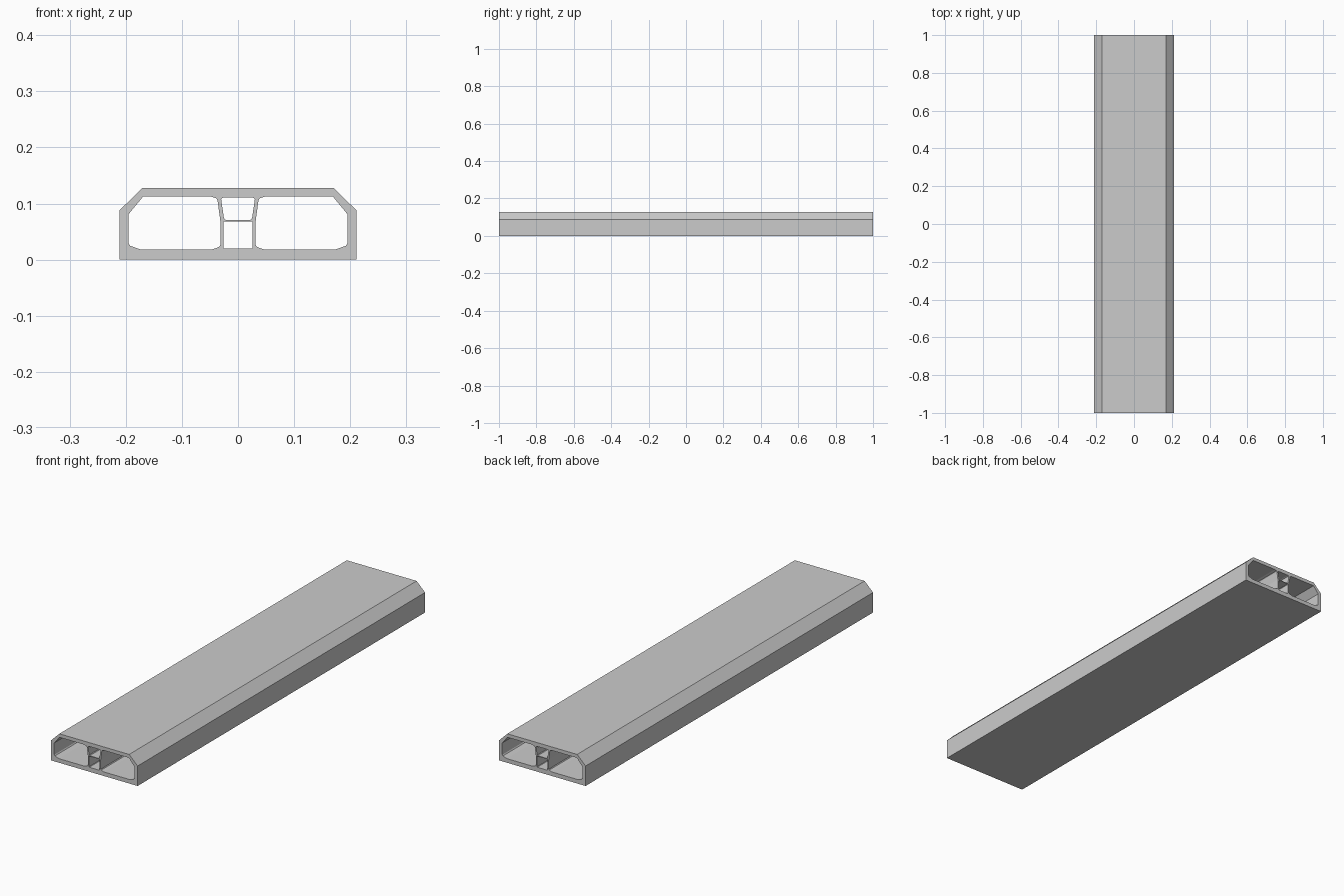
import bpy, bmesh
from math import radians

if "Cube" in bpy.data.objects:
    bpy.data.objects.remove(bpy.data.objects["Cube"])

LENGTH = 2.0


def mirrored(half):
    """Close a right-half profile by mirroring it across x = 0."""
    return half + [(-x, z) for x, z in reversed(half)]


# Outer cross-section with chamfered top corners
outer = mirrored([(0.211, 0.0), (0.211, 0.088), (0.17, 0.128)])

# Large side channel (right), mirrored for the left
side = [(0.047, 0.018), (0.173, 0.018), (0.192, 0.0245), (0.195, 0.029),
        (0.195, 0.081), (0.169, 0.1125), (0.049, 0.1125), (0.039, 0.1095),
        (0.0365, 0.106), (0.0315, 0.069), (0.0315, 0.026), (0.034, 0.0225)]
side_left = [(-x, z) for x, z in side]

# Two small centre channels, one above the other
lower = mirrored([(0.024, 0.0195), (0.026, 0.021), (0.026, 0.0665), (0.0245, 0.068)])
upper = mirrored([(0.022, 0.071), (0.025, 0.0735), (0.030, 0.107),
                  (0.0295, 0.109), (0.025, 0.111)])

# Filled profile with holes, extruded along y
curve = bpy.data.curves.new("hollow_beam_profile", 'CURVE')
curve.dimensions = '2D'
curve.fill_mode = 'BOTH'
curve.extrude = LENGTH / 2
for pts in (outer, side, side_left, lower, upper):
    spline = curve.splines.new('POLY')
    spline.points.add(len(pts) - 1)
    for p, (x, z) in zip(spline.points, pts):
        p.co = (x, z, 0, 1)
    spline.use_cyclic_u = True

beam = bpy.data.objects.new("hollow_beam", curve)
bpy.context.collection.objects.link(beam)
beam.rotation_euler.x = radians(90)
bpy.context.view_layer.objects.active = beam
beam.select_set(True)
bpy.ops.object.convert(target='MESH')
bpy.ops.object.transform_apply(location=False, rotation=True, scale=False)
beam = bpy.context.object

# Weld the end caps and keep flat shading
bm = bmesh.new()
bm.from_mesh(beam.data)
bmesh.ops.remove_doubles(bm, verts=bm.verts, dist=1e-5)
bmesh.ops.recalc_face_normals(bm, faces=bm.faces)
for f in bm.faces:
    f.smooth = False
bm.to_mesh(beam.data)
bm.free()
